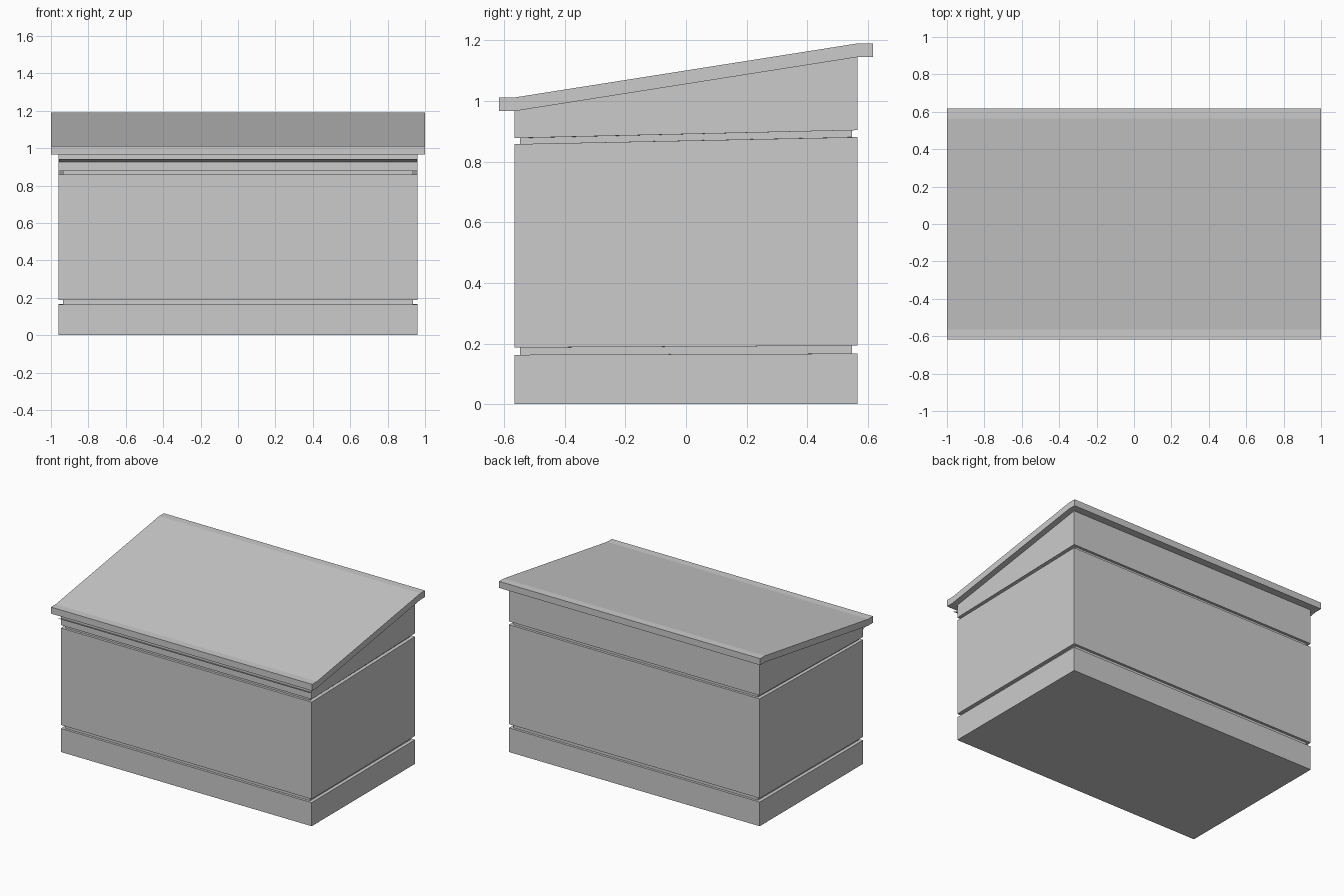
import bpy, bmesh

if "Cube" in bpy.data.objects:
    bpy.data.objects.remove(bpy.data.objects["Cube"])


def finish(name, bm):
    bmesh.ops.recalc_face_normals(bm, faces=bm.faces)
    mesh = bpy.data.meshes.new(name)
    bm.to_mesh(mesh)
    bm.free()
    obj = bpy.data.objects.new(name, mesh)
    bpy.context.collection.objects.link(obj)
    return obj


# Storage box body: stacked rectangular rings with two recessed grooves
FULL, CORE = (0.96, 0.565), (0.936, 0.548)
# (half sizes, z at front, z at back)
rings = [
    (FULL, 0.0, 0.0),
    (FULL, 0.163, 0.167), (CORE, 0.163, 0.167),
    (CORE, 0.187, 0.193), (FULL, 0.187, 0.193),
    (FULL, 0.858, 0.881), (CORE, 0.858, 0.881),
    (CORE, 0.878, 0.904), (FULL, 0.878, 0.904),
    (FULL, 0.967, 1.145),
]
bm = bmesh.new()
loops = []
for (hx, hy), zf, zb in rings:
    loops.append([bm.verts.new(p) for p in (
        (-hx, -hy, zf), (hx, -hy, zf), (hx, hy, zb), (-hx, hy, zb))])
for low, high in zip(loops, loops[1:]):
    for i in range(4):
        j = (i + 1) % 4
        bm.faces.new((low[i], low[j], high[j], high[i]))
bm.faces.new(loops[0])
bm.faces.new(loops[-1])
finish("box_body", bm)

# Sloped lid: side profile (y, z) extruded across the width
profile = [(-0.617, 0.967), (-0.565, 0.967), (0.565, 1.145), (0.617, 1.145),
           (0.617, 1.19), (0.565, 1.19), (-0.565, 1.012), (-0.617, 1.012)]
bm = bmesh.new()
side = bm.faces.new([bm.verts.new((-1.0, y, z)) for y, z in profile])
ext = bmesh.ops.extrude_face_region(bm, geom=[side])
bmesh.ops.translate(bm, vec=(2.0, 0, 0),
                    verts=[v for v in ext["geom"] if isinstance(v, bmesh.types.BMVert)])
finish("sloped_lid", bm)

# Thin lip under the front edge of the lid, facing down and forward
bm = bmesh.new()
bm.faces.new([bm.verts.new(p) for p in (
    (-0.957, -0.565, 0.925), (0.957, -0.565, 0.925),
    (0.957, -0.61, 0.943), (-0.957, -0.61, 0.943))])
lip = finish("front_lip", bm)
if lip.data.polygons[0].normal.z > 0:
    lip.data.flip_normals()
